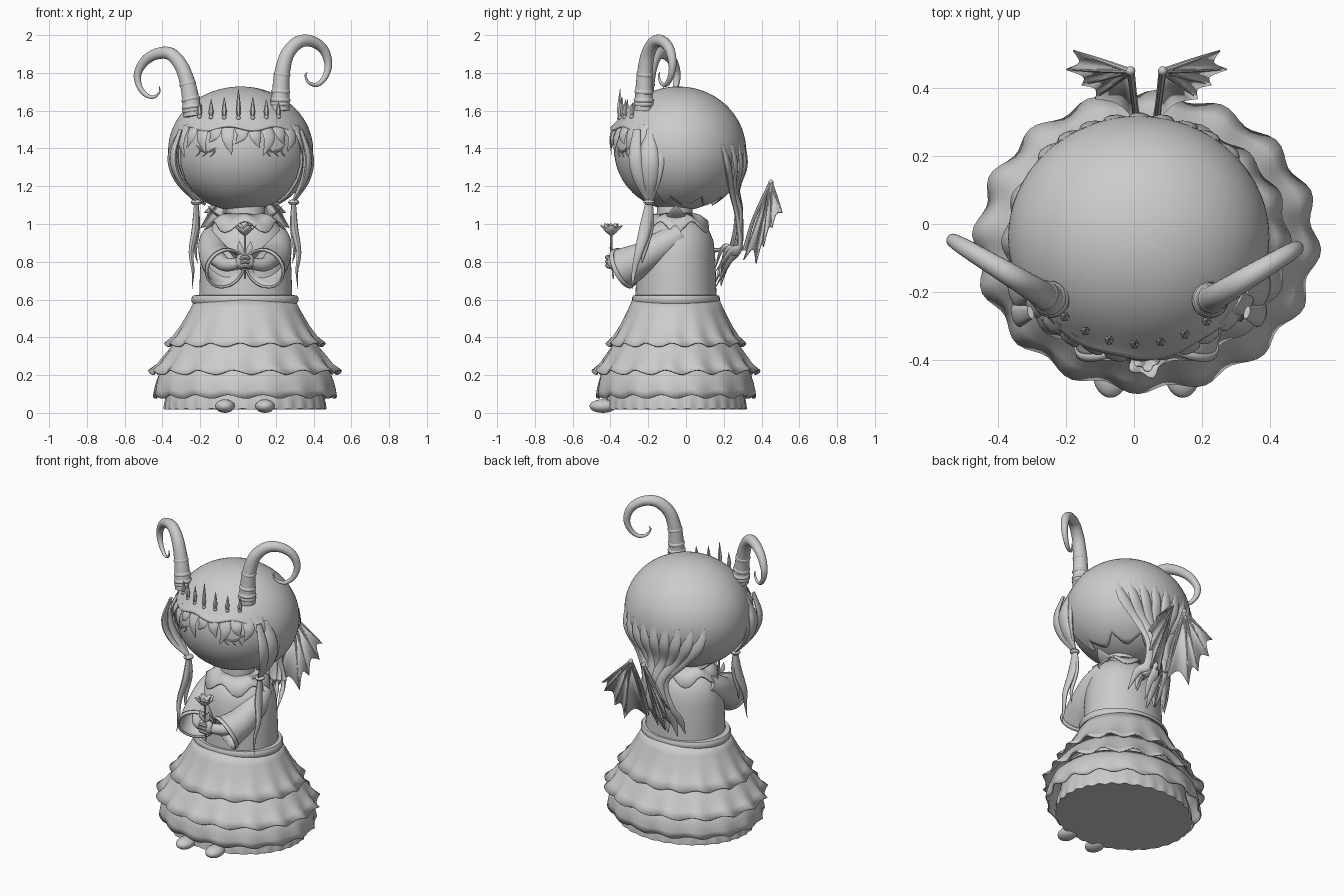
import bpy, bmesh, random
from math import sin, cos, pi, radians
from mathutils import Vector as V

if "Cube" in bpy.data.objects:
    bpy.data.objects.remove(bpy.data.objects["Cube"])
random.seed(4)
CX, CY = 0.037, -0.053            # body axis
HC, HR = V((0.014, -0.04, 1.39)), V((0.378, 0.352, 0.332))   # head centre, radii


def make(name, bm, thick=0):
    bmesh.ops.recalc_face_normals(bm, faces=bm.faces)
    me = bpy.data.meshes.new(name)
    bm.to_mesh(me)
    bm.free()
    ob = bpy.data.objects.new(name, me)
    bpy.context.collection.objects.link(ob)
    if thick:
        m = ob.modifiers.new("thickness", 'SOLIDIFY')
        m.thickness, m.offset = thick, 0
    return ob


def skin(bm, rings, caps=(True, True)):
    for a, b in zip(rings, rings[1:]):
        for i in range(len(a)):
            j = (i + 1) % len(a)
            bm.faces.new((a[i], a[j], b[j], b[i]))
    for use, r in zip(caps, (rings[0], rings[-1])):
        if use:
            bm.faces.new(r)


def lathe(name, prof, cen=(CX, CY), sy=0.87, n=64, wave=None, caps=(True, True), thick=0):
    """Spin (radius, z) points; wave(angle, t) gives radius factor and z offset."""
    bm, rings = bmesh.new(), []
    for k, (r, z) in enumerate(prof):
        ring = []
        for i in range(n):
            a = 2 * pi * i / n
            f, dz = wave(a, k / (len(prof) - 1)) if wave else (1, 0)
            ring.append(bm.verts.new((cen[0] + r * f * cos(a), cen[1] + r * f * sy * sin(a), z + dz)))
        rings.append(ring)
    skin(bm, rings, caps)
    return make(name, bm, thick)


def spline(pts, sub):
    p = [V(q) for q in pts]
    p = [2 * p[0] - p[1]] + p + [2 * p[-1] - p[-2]]
    out = []
    for i in range(1, len(p) - 2):
        a, b, c, d = p[i - 1:i + 3]
        for s in range(sub):
            t = s / sub
            out.append(0.5 * (2 * b + (c - a) * t + (2 * a - 5 * b + 4 * c - d) * t * t + (3 * b - a - 3 * c + d) * t ** 3))
    return out + [p[-2]]


def tube(name, pts, radii, ref=(0, 0, 1), flat=1, sub=5, n=12, caps=(True, True), thick=0):
    """Tapered tube along a smooth path, flattened along ref."""
    path = spline(pts, sub)
    rad = [max(q.x, 0.001) for q in spline([(r, 0, 0) for r in radii], sub)]
    bm, rings, ref = bmesh.new(), [], V(ref)
    for i, (c, r) in enumerate(zip(path, rad)):
        t = (path[min(i + 1, len(path) - 1)] - path[max(i - 1, 0)]).normalized()
        u = t.cross(ref).normalized()
        w = u.cross(t)
        rings.append([bm.verts.new(c + r * (u * cos(2 * pi * k / n) + flat * w * sin(2 * pi * k / n))) for k in range(n)])
    skin(bm, rings, caps)
    return make(name, bm, thick)


def ball(name, loc, size, seg=32):
    bm = bmesh.new()
    bmesh.ops.create_uvsphere(bm, u_segments=seg, v_segments=seg // 2, radius=1)
    for v in bm.verts:
        v.co = V(v.co * V(size)) + V(loc)
    return make(name, bm)


def head_pt(az, th, k=1.0):
    """Point on the head; az in degrees from the front, th from the top."""
    a, t = radians(az), radians(th)
    return HC + k * V((HR.x * sin(t) * sin(a), -HR.y * sin(t) * cos(a), HR.z * cos(t)))


# Ruffled skirt, base and waist band
def ruffle(n, amp, dz, ph=0):
    return lambda a, t: (1 + amp * t * t * cos(n * a + ph), dz * t * t * cos(n * a + ph + 1))


lathe("skirt_top_tier", [(.26, .60), (.29, .54), (.335, .46), (.375, .40), (.415, .36)], n=128, wave=ruffle(16, .025, .010), caps=(False, False), thick=.008)
lathe("skirt_middle_tier", [(.34, .40), (.385, .35), (.425, .30), (.46, .25), (.497, .215)], n=128, wave=ruffle(16, .03, .012, 1), caps=(False, False), thick=.008)
lathe("skirt_lower_tier", [(.40, .26), (.45, .21), (.468, .16), (.475, .12), (.477, .085)], n=128, wave=ruffle(16, .02, .010, 2), caps=(False, False), thick=.008)
lathe("skirt_base", [(.37, .30), (.40, .14), (.42, .08), (.425, .05), (.427, .02)], n=192, wave=ruffle(32, .012, .003))
lathe("waist_band", [(.24, .575), (.275, .578), (.283, .59), (.283, .61), (.275, .622), (.23, .625)], sy=.82)

# Torso, neck and pointed collar
lathe("torso", [(.247, .60), (.243, .72), (.238, .84), (.228, .91), (.205, .96), (.165, 1.005), (.11, 1.03)], cen=(CX + .004, CY))
lathe("neck", [(.103, 1.0), (.103, 1.06), (.10, 1.1)], cen=(CX + .004, CY - .007), sy=.92)
lathe("collar", [(.105, 1.055), (.15, 1.03), (.205, .985)], n=48, caps=(False, False), thick=.008,
      wave=lambda a, t: (1 + .06 * t * cos(6 * a), -.03 * t * cos(6 * a)))
for s in (-1, 1):
    # Feet, raised collar tips, sleeves, forearms and hands
    ball("foot", (CX + s * .106, -.44, .036), (.052, .071, .036), 24)
    tube("collar_tip", [(CX + s * .12, CY, 1.03), (CX + s * .17, CY, 1.065), (CX + s * .20, CY, 1.10)], [.06, .035, .001], ref=(s, 0, -1), flat=.15)
    X = lambda x, y, z: (CX + s * x, y, z)
    tube("sleeve", [X(.165, -.03, .945), X(.172, -.12, .89), X(.155, -.23, .82), X(.105, -.335, .765)],
         [.055, .07, .08, .103], n=32, caps=(True, False), thick=.01)
    tube("sleeve_cuff", [X(.112, -.322, .772), X(.103, -.34, .763)], [.106, .110], n=32, sub=2, caps=(False, False), thick=.01)
    tube("forearm", [X(.15, -.22, .82), X(.10, -.32, .785), X(.02, -.38, .795)], [.045, .037, .03])
    ball("hand", X(.02, -.385, .80), (.03, .032, .042), 16)
    for k in range(3):
        tube("finger", [X(.03, -.40, .77 + .022 * k), X(.005, -.418, .78 + .022 * k), X(-.018, -.405, .785 + .022 * k)], [.01, .011, .006], n=8)

# Flower held in the hands
tube("flower_stem", [(CX, -.385, .71), (CX, -.395, .84), (CX, -.395, .95)], [.004, .006, .006], ref=(0, 1, 0), n=8)
for k, (r, z) in enumerate(((.052, .985), (.034, .995))):
    lathe("flower_petals", [(.006, .94), (r * .55, .96), (r, z)], cen=(CX, -.395), sy=1, n=40, caps=(True, False), thick=.004,
          wave=lambda a, t: (1 + .16 * t * cos(5 * a + k), .008 * t * cos(5 * a)))
for s in (-1, 1):
    tube("flower_leaf", [(CX, -.395, .83), (CX + s * .025, -.40, .87), (CX + s * .03, -.40, .91)], [.004, .015, .001], ref=(0, 1, 0), flat=.25, n=8)

# Face with closed lashes
ball("face", HC, HR * .965, 64)
for s in (-1, 1):
    tube("lash_line", [head_pt(s * a, t, .972) for a, t in ((20, 87), (27, 91), (34, 90), (40, 85))], [.002, .006, .006, .002], ref=(0, -1, 0), n=8)
    for a in (22, 29, 36):
        tube("lash", [head_pt(s * a, 90, .972), head_pt(s * (a + 1), 93, .978), head_pt(s * (a + 4), 96, .985)], [.005, .004, .001], ref=(0, -1, 0), n=6)

# Hair cap with a face opening and jagged hem
bm, N, M = bmesh.new(), 144, 28
cols = []
for i in range(N):
    az = -180 + 360 * i / N
    a = abs(az)
    f = min(max((a - 54) / 14, 0), 1)
    hem = 71 + 2 * sin(radians(az * 9)) if f == 0 else 71 + f * (66 + 13 * abs(sin(radians(az * 4.5))))
    lip = .07 * max(0, 1 - a / 70)
    cols.append([bm.verts.new(head_pt(az, 2 + (hem - 2) * k / M, 1 + lip * (k / M) ** 10)) for k in range(1, M + 1)])
top = bm.verts.new(head_pt(0, 0))
for i in range(N):
    p, q = cols[i], cols[(i + 1) % N]
    bm.faces.new((top, p[0], q[0]))
    for k in range(M - 1):
        bm.faces.new((p[k], p[k + 1], q[k + 1], q[k]))
make("hair_cap", bm, .012)

# Pointed bangs
for i, ln in enumerate((26, 17, 22, 12, 23, 13, 17, 24, 14, 20, 25)):
    az = -55 + 11 * i
    tube("bang", [head_pt(az, 67, 1.01), head_pt(az + 1, 71 + ln * .4, 1.04), head_pt(az + 4 * (-1) ** i, 71 + ln, 1.02)],
         [.036, .030, .001], ref=head_pt(az, 75) - HC, flat=.25, n=10)

# Side locks with ties and thin tails
for s in (-1, 1):
    X = lambda x, y, z: (CX + s * x, y, z)
    for dy, w in ((0, .055), (-.07, .035), (.06, .03)):
        h = V((0.014 + s * .318, -.19 + dy, 1.5))
        tube("side_lock", [h, V((.014 + s * .358, -.20 + dy, 1.36)), V((.022 + s * .335, -.20 + dy * .7, 1.24)), X(.258, -.195, 1.12)],
             [.02, w, w * .9, .018], ref=(s, -.3, 0), flat=.45)
    ball("lock_tie", X(.258, -.195, 1.115), (.03, .03, .016), 16)
    tube("lock_tail", [X(.258, -.195, 1.12), X(.262, -.215, .98), X(.285, -.25, .85), X(.275, -.275, .75), X(.28, -.285, .655)],
         [.018, .032, .022, .012, .001], ref=(s, 0, 0), flat=.6)
    tube("lock_wisp", [X(.255, -.19, 1.12), X(.25, -.19, .99), X(.262, -.22, .86), X(.25, -.235, .79)], [.014, .02, .013, .001], ref=(s, 0, 0), flat=.6)

# Back hair: clumps gathered into a hanging tail
for i in range(9):
    u = i / 4 - 1
    az = 180 - 48 * u
    zend = .655 + random.uniform(0, .12)
    tube("back_strand", [head_pt(az, 84, .99), head_pt(180 - 42 * u, 104, 1.03), head_pt(180 - 28 * u, 124, 1.08),
                         (CX + .07 * u, .27 + .02 * (i % 2), 1.05), (CX + .09 * u, .245 + .02 * (i % 3), .88),
                         (CX + .125 * u, .19 + .02 * (i % 3), zend + .1), (CX + .14 * u, .155 + .03 * (i % 2), zend)],
         [.022, .034, .03, .027, .03, .024, .002], ref=(.3 * u, 1, 0), flat=.45, n=10)

# Curled ringed horns (front-view path; depth follows x)
horns = ([(.222, 1.60), (.226, 1.70), (.234, 1.80), (.262, 1.90), (.32, 1.962), (.39, 1.967), (.452, 1.925), (.478, 1.85),
          (.462, 1.78), (.42, 1.738), (.375, 1.748), (.357, 1.785), (.368, 1.805)],
         [(-.238, 1.57), (-.25, 1.66), (-.268, 1.75), (-.302, 1.84), (-.357, 1.90), (-.425, 1.902), (-.49, 1.866), (-.53, 1.80),
          (-.525, 1.735), (-.49, 1.685), (-.445, 1.672), (-.415, 1.70), (-.417, 1.73)])
for xz in horns:
    x0, s = xz[0][0], (1 if xz[0][0] > 0 else -1)
    p = [V((x, -.225 + .6 * abs(x - x0), z)) for x, z in xz]
    nrm = V((s, .6, 0)).cross(V((0, 0, 1)))
    tube("horn", p, [.05, .046, .041, .037, .034, .03, .026, .021, .016, .012, .008, .005, .001], ref=nrm, sub=6, n=20)
    for k, r in ((.35, .054), (.55, .054), (1.0, .051), (1.9, .045)):
        j = int(k)
        c = p[j].lerp(p[j + 1], k - j)
        d = (p[j + 1] - p[j]).normalized() * .014
        tube("horn_ring", [c - d, c, c + d], [r * .86, r, r * .86], ref=nrm, sub=3, n=20)

# Tiara of spikes across the brow
for i in range(-3, 4):
    az = i * 13 - 2
    b = head_pt(az, 60 - abs(i) * .5, 1.03)
    h = (.155, .11, .095, .075)[abs(i)]
    ball("tiara_bead", b, (.012, .012, .012), 12)
    tube("tiara_spike", [b, b + V((0, 0, h * .3)), b + V((0, .005, h))], [.004, .014, .001], ref=(0, -1, 0), sub=2, n=6)

# Bat wings: arm, ribs and scalloped membrane
for s in (-1, 1):
    X = lambda x, y, z: V((CX + s * x, y, z))
    apex = X(.047, .45, 1.22)
    tips = [X(.215, .51, 1.06), X(.235, .455, .98), X(.19, .41, .88), X(.15, .37, .79), X(.03, .305, .81)]
    bm = bmesh.new()
    va, rim = bm.verts.new(apex), []
    for a, b in zip(tips, tips[1:]):
        for k in range(6):
            t = k / 6
            rim.append(bm.verts.new(a.lerp(b, t).lerp(apex, .16 * sin(pi * t))))
    rim.append(bm.verts.new(tips[-1]))
    for a, b in zip(rim, rim[1:]):
        bm.faces.new((va, a, b))
    make("wing_membrane", bm, .006)
    for t in tips:
        tube("wing_rib", [apex, apex.lerp(t, .5), t], [.009, .007, .002], ref=(s, .1, 0), sub=3, n=8)
    tube("wing_arm", [X(.03, .12, .86), X(.03, .22, .865), X(.03, .31, .87)], [.012, .011, .01], n=8)
    tube("wing_arm_upper", [X(.03, .31, .86), X(.036, .36, 1.03), apex], [.012, .01, .012], ref=(1, 0, 0), n=8)
    ball("wing_knuckle", apex, (.014, .014, .016), 12)

# Smooth shading with sharp edges kept
bpy.ops.object.select_all(action='SELECT')
bpy.context.view_layer.objects.active = bpy.context.selected_objects[0]
bpy.ops.object.shade_smooth_by_angle(angle=radians(40))
